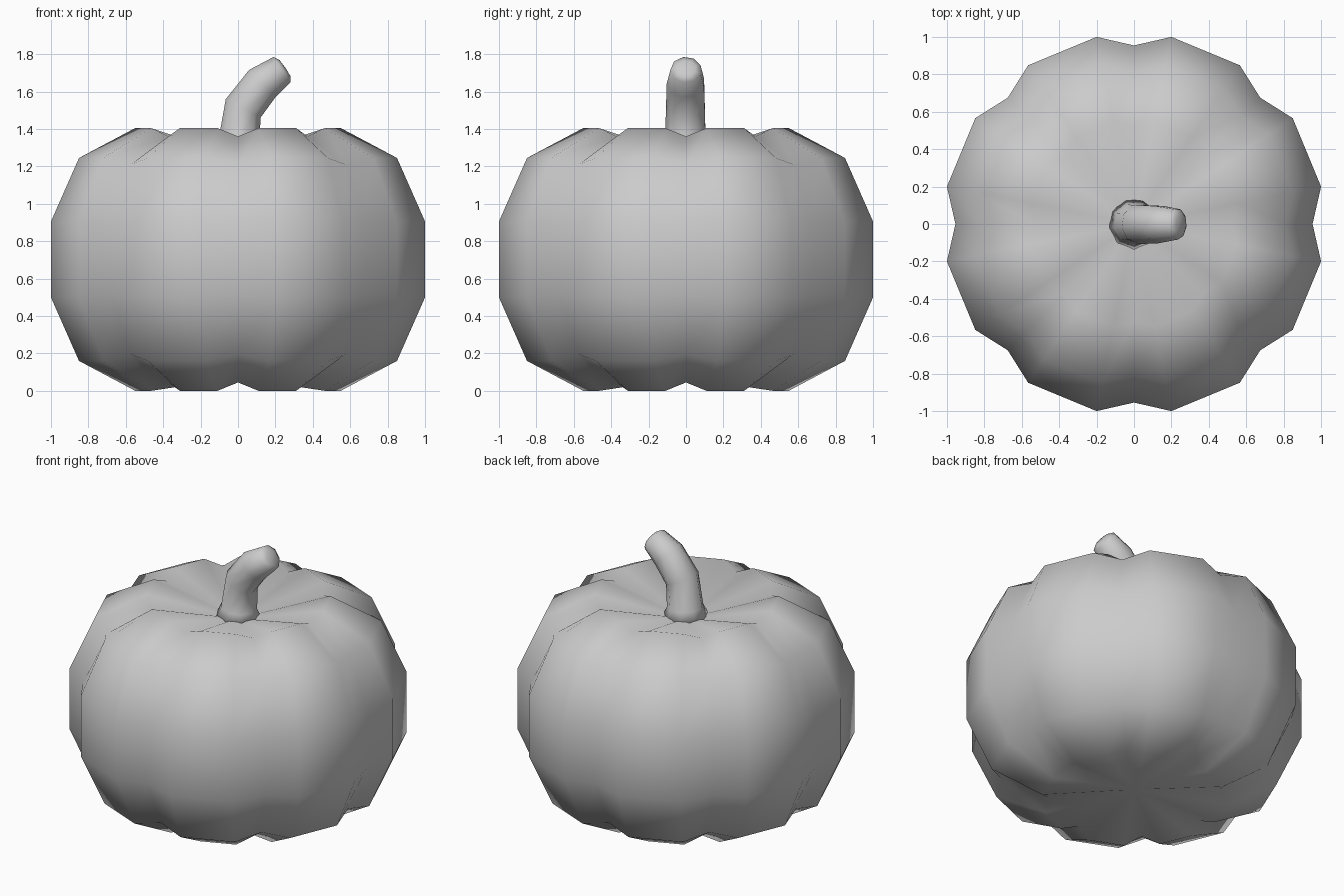
import bpy
import bmesh
from math import sin, cos, radians
from mathutils import Vector

if "Cube" in bpy.data.objects:
    bpy.data.objects.remove(bpy.data.objects["Cube"], do_unlink=True)

grey = bpy.data.materials.new("plain grey")
grey.use_nodes = True
colour = (0.6, 0.6, 0.6, 1)
grey.diffuse_color = colour
grey.node_tree.nodes["Principled BSDF"].inputs["Base Color"].default_value = colour


def skin(name, rings, start, end):
    """Bridge closed rings of points and fan each end to a centre point."""
    bm = bmesh.new()
    loops = [[bm.verts.new(p) for p in ring] for ring in rings]
    n = len(loops[0])
    for low, high in zip(loops, loops[1:]):
        for i in range(n):
            j = (i + 1) % n
            bm.faces.new((low[i], low[j], high[j], high[i]))
    for loop, tip in ((loops[0], start), (loops[-1], end)):
        centre = bm.verts.new(tip)
        for i in range(n):
            bm.faces.new((loop[i], loop[(i + 1) % n], centre))
    bmesh.ops.recalc_face_normals(bm, faces=bm.faces)
    mesh = bpy.data.meshes.new(name)
    bm.to_mesh(mesh)
    bm.free()
    mesh.materials.append(grey)
    for face in mesh.polygons:
        face.use_smooth = True
    obj = bpy.data.objects.new(name, mesh)
    bpy.context.collection.objects.link(obj)
    return obj


# Ribbed body: eight lobes, each with two ridges; grooves shrink to the middle
MIDDLE, GROOVE = 0.7025, 0.936
profile = [(0.56, 0), (0.867, 0.16), (1.02, 0.5),
           (1.02, 0.905), (0.867, 1.245), (0.56, 1.405)]
body_rings = []
for radius, z in profile:
    ring = []
    for lobe in range(8):
        for offset, size in ((0, GROOVE), (11.3, 1), (33.7, 1)):
            a = radians(45 * lobe + offset)
            ring.append((radius * size * cos(a), radius * size * sin(a),
                         MIDDLE + (z - MIDDLE) * size))
    body_rings.append(ring)
skin("pumpkin_body", body_rings, (0, 0, 0.07), (0, 0, 1.25))

# Bent stem: centre x, centre z, radius and tilt of each nine-sided ring
bends = [(0, 1.27, 0.14, 0), (0.005, 1.33, 0.112, 5), (0.0275, 1.51, 0.107, 28),
         (0.13, 1.643, 0.103, 46), (0.235, 1.717, 0.083, 56),
         (0.252, 1.725, 0.052, 56)]
stem_rings = []
for x, z, radius, tilt in bends:
    across = Vector((cos(radians(tilt)), 0, -sin(radians(tilt))))
    side = Vector((0, 1, 0))
    angles = [radians(40 * i - 90) for i in range(9)]
    stem_rings.append([Vector((x, 0, z)) + radius * (across * cos(a) + side * sin(a))
                       for a in angles])
skin("stem", stem_rings, (0, 0, 1.24), (0.254, 0, 1.726))
